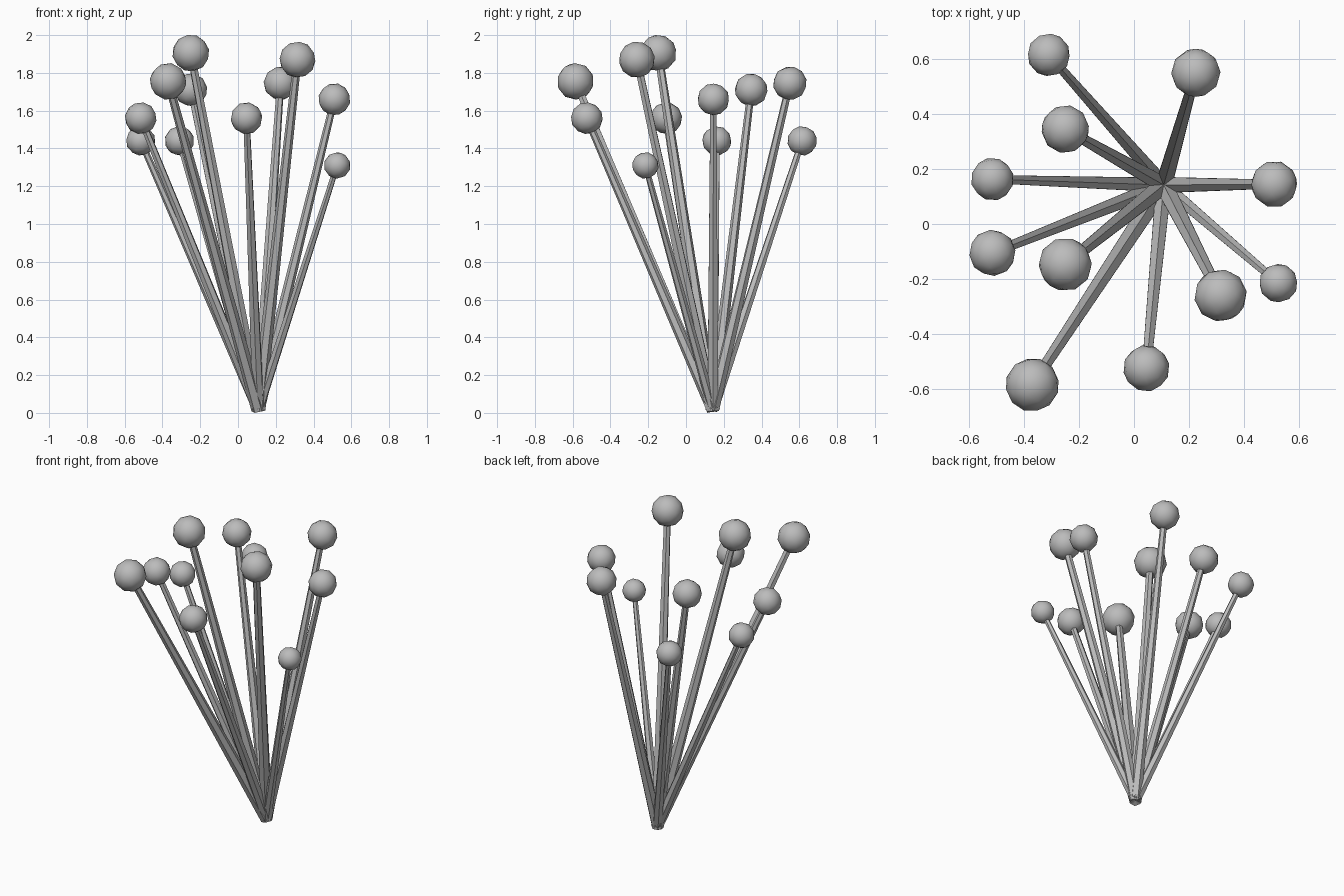
import bpy
from mathutils import Vector

default_cube = bpy.data.objects.get("Cube")
if default_cube:
    bpy.data.objects.remove(default_cube, do_unlink=True)

grey = bpy.data.materials.new("plain grey")
grey.use_nodes = True
grey.diffuse_color = (0.5, 0.5, 0.5, 1)
grey.node_tree.nodes["Principled BSDF"].inputs["Base Color"].default_value = (0.5, 0.5, 0.5, 1)

ROOT = Vector((0.108, 0.142, 0.017))

# Centre of the ball at the tip of each stalk
TIPS = [
    (-0.31, 0.615, 1.44), (0.225, 0.55, 1.745), (-0.25, 0.345, 1.71),
    (-0.515, 0.163, 1.44), (-0.515, -0.105, 1.56), (-0.25, -0.147, 1.905),
    (-0.37, -0.585, 1.755), (0.045, -0.525, 1.56), (0.315, -0.26, 1.87),
    (0.525, -0.215, 1.31), (0.51, 0.145, 1.66),
]


def finish(obj, name, turn, angle):
    obj.name = name
    obj.rotation_euler = turn.to_euler()
    obj.data.materials.append(grey)
    bpy.ops.object.shade_smooth_by_angle(angle=angle)


# Every stalk is the same shape, scaled by its length
for i, tip in enumerate(TIPS, 1):
    tip = Vector(tip)
    axis = tip - ROOT
    length = axis.length
    turn = axis.to_track_quat("Z", "Y")

    # Tapered six-sided stem
    bpy.ops.mesh.primitive_cone_add(
        vertices=6, radius1=0.0195 * length, radius2=0.011 * length,
        depth=length, location=(ROOT + tip) / 2)
    finish(bpy.context.object, f"stem_{i}", turn, 0.5)

    # Round ball at the tip
    bpy.ops.mesh.primitive_ico_sphere_add(
        subdivisions=2, radius=0.0505 * length, location=tip)
    finish(bpy.context.object, f"ball_{i}", turn, 1.0)
